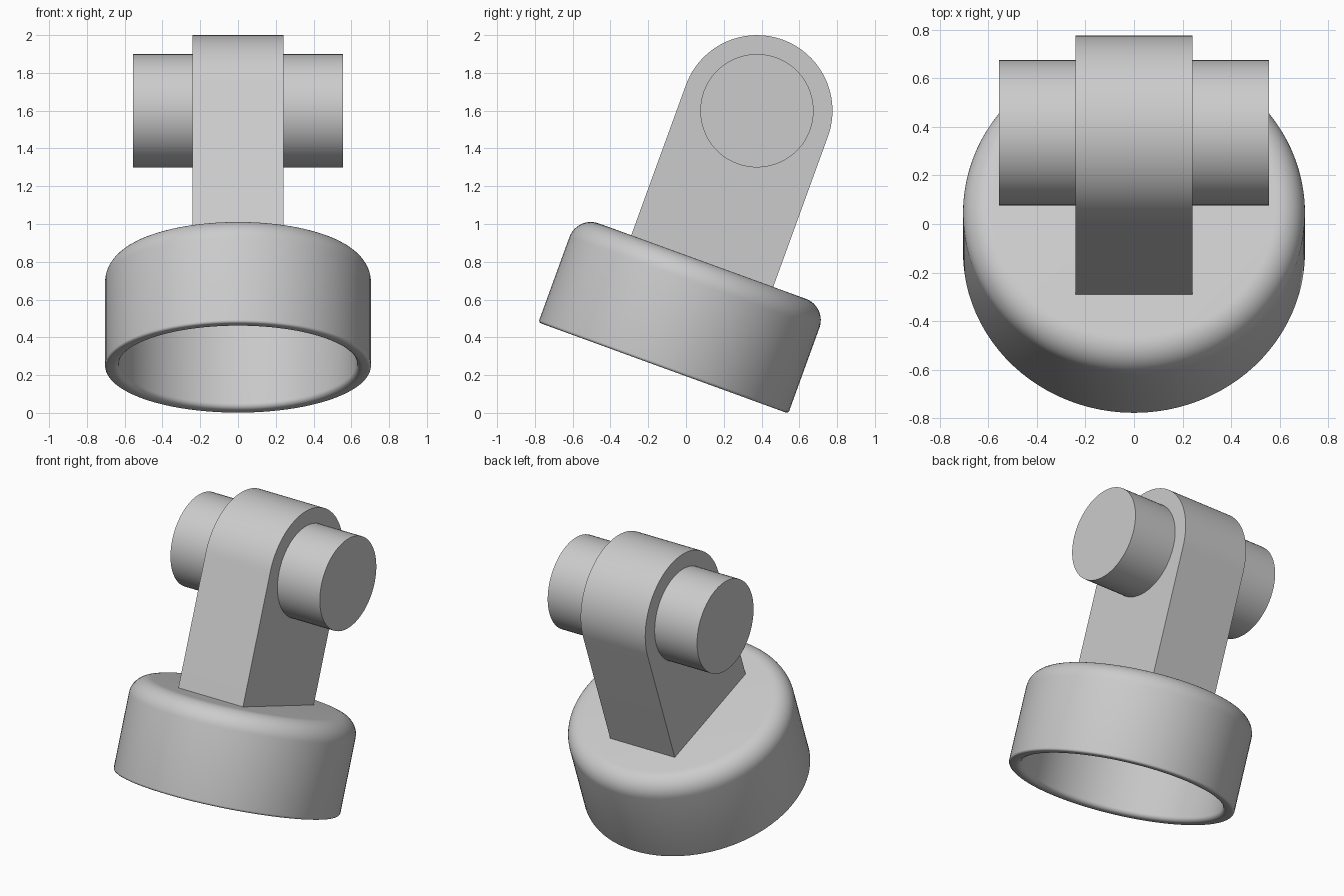
import bpy
import bmesh
from math import sin, cos, pi, radians
from mathutils import Matrix, Vector

cube = bpy.data.objects.get("Cube")
if cube:
    bpy.data.objects.remove(cube, do_unlink=True)

# Shared tilted frame: local z runs up the arm, origin at the underside centre
FRAME = Matrix.Translation((0, -0.12, 0.238)) @ Matrix.Rotation(radians(-20), 4, "X")
PIVOT_HEIGHT = 1.449


def arc(cu, cv, radius, start, end, steps):
    """Points on a circular arc in a 2D profile plane, angles in degrees."""
    angles = [radians(start + (end - start) * i / steps) for i in range(steps + 1)]
    return [(cu + radius * cos(a), cv + radius * sin(a)) for a in angles]


def finish(bm, name):
    """Turn a bmesh into a smooth-shaded object placed in the tilted frame."""
    bmesh.ops.remove_doubles(bm, verts=bm.verts, dist=1e-5)
    bmesh.ops.recalc_face_normals(bm, faces=bm.faces)
    mesh = bpy.data.meshes.new(name)
    bm.to_mesh(mesh)
    bm.free()
    obj = bpy.data.objects.new(name, mesh)
    bpy.context.collection.objects.link(obj)
    obj.matrix_world = FRAME
    bpy.ops.object.select_all(action="DESELECT")
    obj.select_set(True)
    bpy.context.view_layer.objects.active = obj
    bpy.ops.object.shade_smooth_by_angle(angle=radians(30))


def lathe(name, profile, segments=96):
    """Revolve a (radius, height) profile about local z."""
    bm = bmesh.new()
    verts = [bm.verts.new((r, 0, h)) for r, h in profile]
    edges = [bm.edges.new(pair) for pair in zip(verts, verts[1:])]
    bmesh.ops.spin(bm, geom=verts + edges, cent=(0, 0, 0), axis=(0, 0, 1),
                   angle=2 * pi, steps=segments, use_merge=True)
    finish(bm, name)


def extrude_x(name, outline, half_width):
    """Extrude a (y, z) outline symmetrically along x."""
    bm = bmesh.new()
    face = bm.faces.new([bm.verts.new((-half_width, y, z)) for y, z in outline])
    result = bmesh.ops.extrude_face_region(bm, geom=[face], use_keep_orig=True)
    moved = [v for v in result["geom"] if isinstance(v, bmesh.types.BMVert)]
    bmesh.ops.translate(bm, verts=moved, vec=Vector((2 * half_width, 0, 0)))
    finish(bm, name)


# Round foot: hollow cup, open underneath, with a rounded rim and top edge
foot_profile = [(0, 0.53)]
foot_profile += arc(0.58, 0.48, 0.05, 90, 0, 8)
foot_profile += arc(0.66, 0.03, 0.03, 180, 270, 6)
foot_profile += arc(0.689, 0.015, 0.015, 270, 360, 4)
foot_profile += arc(0.584, 0.482, 0.12, 0, 90, 12)
foot_profile += [(0, 0.602)]
lathe("round_foot", foot_profile)

# Arm: straight sides with a fully rounded upper end, rooted in the foot's top
arm_outline = [(-0.4, 0.56), (0.4, 0.56)] + arc(0, PIVOT_HEIGHT, 0.4, 0, 180, 48)
extrude_x("arm", arm_outline, 0.24)

# Cross pin passing through the rounded end of the arm
pin_outline = arc(0, PIVOT_HEIGHT, 0.3, 0, 360, 64)[:-1]
extrude_x("cross_pin", pin_outline, 0.555)
